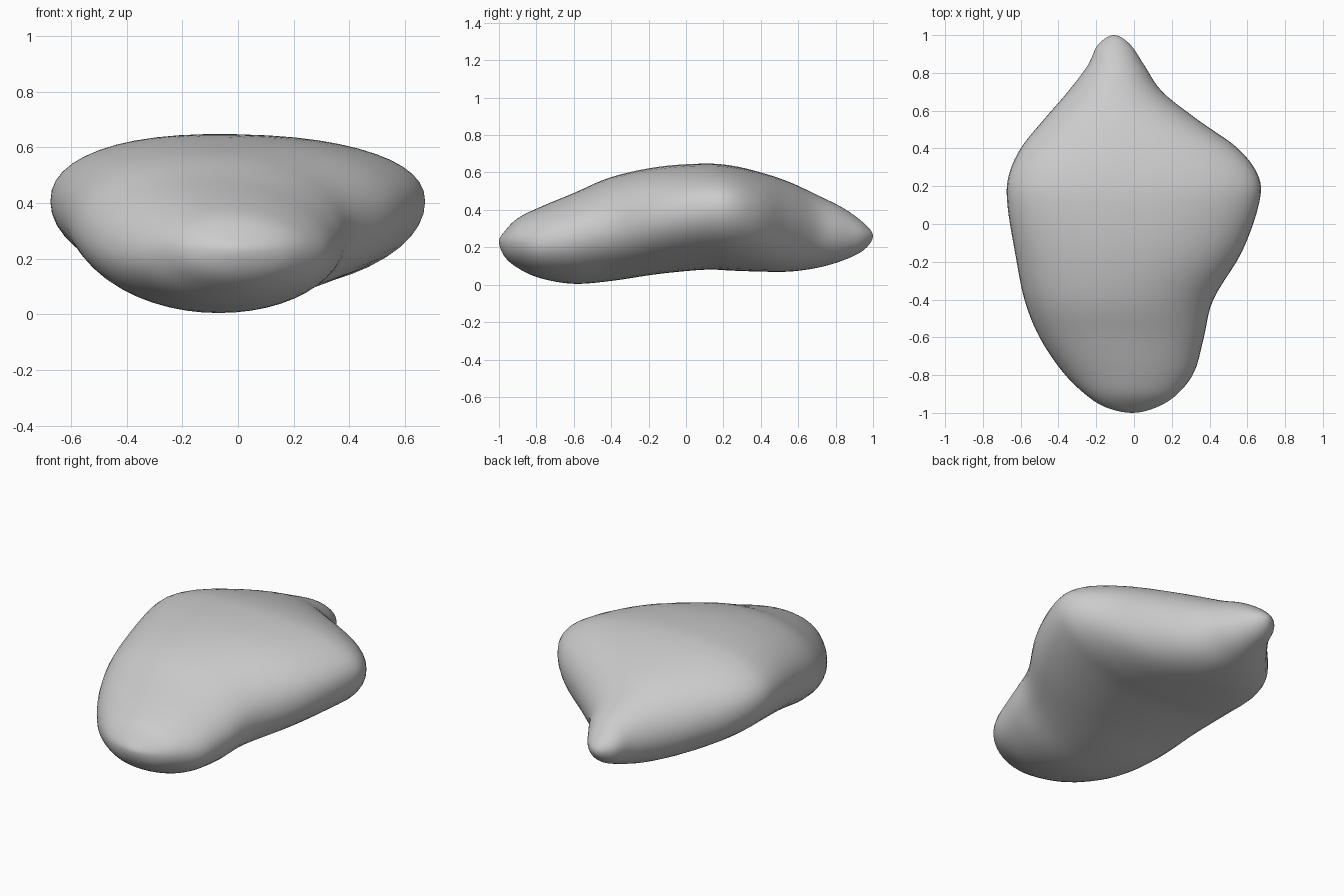
import bpy
import bmesh
from math import cos, sin, pi, copysign

RING_SIDES = 48
STEPS = 5

# Cross-sections from front to back:
# (y, left edge x, right edge x, edge height, underside height, crown height)
STATIONS = [
    (-1, -.01, -.01, .23, .23, .23),
    (-.97, -.15, .12, .23, .15, .285),
    (-.9, -.26, .23, .23, .09, .355),
    (-.78, -.38, .32, .22, .035, .415),
    (-.6, -.5, .37, .25, .005, .49),
    (-.4, -.58, .42, .3, .02, .575),
    (-.15, -.63, .57, .36, .057, .63),
    (.1, -.67, .66, .4, .08, .647),
    (.25, -.665, .66, .4, .075, .635),
    (.4, -.6, .55, .37, .07, .6),
    (.55, -.48, .34, .33, .07, .55),
    (.7, -.35, .15, .29, .09, .48),
    (.84, -.245, .055, .27, .13, .41),
    (.95, -.19, -.02, .265, .185, .33),
    (1, -.105, -.105, .26, .26, .26),
]


def make_material(name, colour):
    material = bpy.data.materials.new(name)
    material.use_nodes = True
    material.diffuse_color = colour
    shader = material.node_tree.nodes["Principled BSDF"]
    shader.inputs["Base Color"].default_value = colour
    return material


def flipped(station):
    """Swap sides so the curve passes smoothly around a rounded tip."""
    y, left, right, edge, under, crown = station
    return (y, right, left, edge, crown, under)


def spline(a, b, c, d, t):
    """Catmull-Rom blend between b and c."""
    return 0.5 * (2 * b + (c - a) * t
                  + (2 * a - 5 * b + 4 * c - d) * t ** 2
                  + (3 * b - a - 3 * c + d) * t ** 3)


def smooth_sections(stations):
    padded = [flipped(stations[1])] + stations + [flipped(stations[-2])]
    sections = []
    for i in range(len(stations) - 1):
        for step in range(STEPS):
            sections.append([spline(*values, step / STEPS)
                             for values in zip(*padded[i:i + 4])])
    return sections[1:]


def ring_points(section):
    """Rounded section with a broad crown over the wide middle."""
    y, left, right, edge, under, crown = section
    centre, half = (left + right) / 2, (right - left) / 2
    power = 2 / (2 + 0.8 * max(0, half - 0.3))
    for k in range(RING_SIDES):
        angle = 2 * pi * k / RING_SIDES
        c, s = cos(angle), sin(angle)
        if s > 0:
            across = copysign(abs(c) ** power, c)
            rise = (crown - edge) * s ** power - 0.02 * half * across * s
        else:
            across = c
            rise = (edge - under) * s
        yield (centre + half * across, y, edge + rise)


def build_pebble():
    bm = bmesh.new()
    rings = [[bm.verts.new(p) for p in ring_points(section)]
             for section in smooth_sections(STATIONS)]

    # Body skin
    for near, far in zip(rings, rings[1:]):
        for k in range(RING_SIDES):
            n = (k + 1) % RING_SIDES
            bm.faces.new((near[k], near[n], far[n], far[k]))

    # Rounded tips
    for station, ring in ((STATIONS[0], rings[0]), (STATIONS[-1], rings[-1])):
        y, x, _, z = station[:4]
        tip = bm.verts.new((x, y, z))
        for k in range(RING_SIDES):
            bm.faces.new((tip, ring[k], ring[(k + 1) % RING_SIDES]))

    bmesh.ops.recalc_face_normals(bm, faces=bm.faces)
    for face in bm.faces:
        face.smooth = True
    mesh = bpy.data.meshes.new("pebble")
    bm.to_mesh(mesh)
    bm.free()
    mesh.materials.append(make_material("stone grey", (0.6, 0.6, 0.6, 1)))
    pebble = bpy.data.objects.new("pebble", mesh)
    bpy.context.collection.objects.link(pebble)


default_cube = bpy.data.objects.get("Cube")
if default_cube:
    bpy.data.objects.remove(default_cube)
build_pebble()
